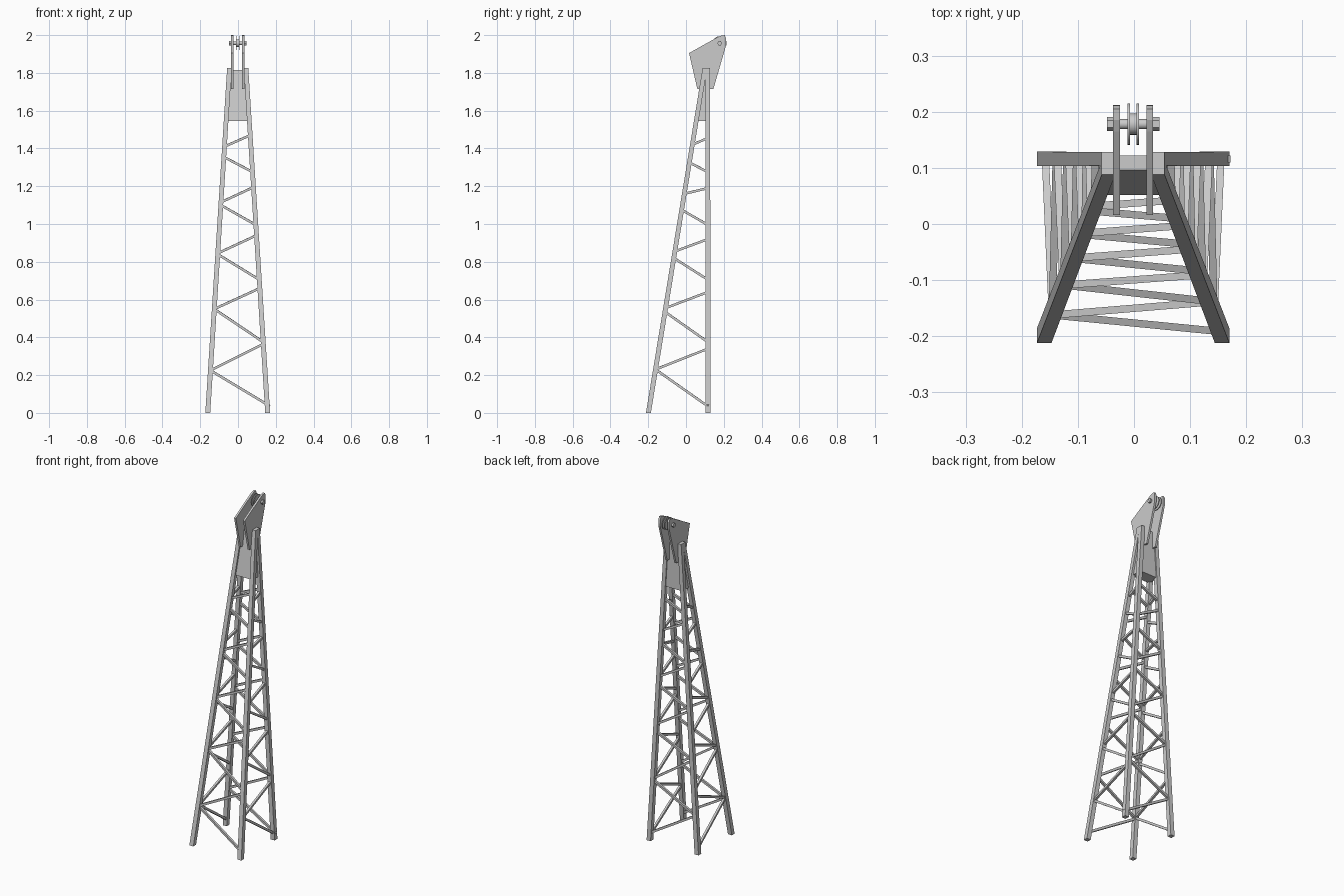
import bpy, bmesh, math
from mathutils import Vector, Matrix

if "Cube" in bpy.data.objects:
    bpy.data.objects.remove(bpy.data.objects["Cube"])

CX = -0.0015          # small sideways offset of the symmetric parts
TOP = 1.825           # height of the leg tops


def finish(name, bm):
    bmesh.ops.recalc_face_normals(bm, faces=bm.faces)
    me = bpy.data.meshes.new(name)
    bm.to_mesh(me)
    bm.free()
    ob = bpy.data.objects.new(name, me)
    bpy.context.collection.objects.link(ob)
    return ob


def loft(name, lower, upper):
    """Solid between two matching loops."""
    bm = bmesh.new()
    a = [bm.verts.new(p) for p in lower]
    b = [bm.verts.new(p) for p in upper]
    n = len(a)
    bm.faces.new(a[::-1])
    bm.faces.new(b)
    for i in range(n):
        j = (i + 1) % n
        bm.faces.new((a[i], a[j], b[j], b[i]))
    return finish(name, bm)


def square(c, h):
    return [(c.x + sx * h, c.y + sy * h, c.z)
            for sx, sy in ((-1, -1), (1, -1), (1, 1), (-1, 1))]


def leg_point(side, back, z):
    t = z / TOP
    x = CX + side * (0.1585 + (0.044 - 0.1585) * t)
    y = 0.116 if back else -0.199 + 0.299 * t
    return Vector((x, y, z))


def bar(name, p, q, w=0.013, extra=0.0):
    d = (q - p).normalized()
    q = q + d * extra
    bm = bmesh.new()
    rot = d.to_track_quat('Z', 'Y').to_matrix().to_4x4()
    m = Matrix.Translation((p + q) / 2) @ rot @ Matrix.Diagonal((w, w, (q - p).length, 1))
    bmesh.ops.create_cube(bm, size=1, matrix=m)
    return finish(name, bm)


def disc(name, x0, x1, r, n, y=0.178, z=1.957):
    ring = [(y + r * math.cos(2 * math.pi * i / n), z + r * math.sin(2 * math.pi * i / n))
            for i in range(n)]
    ob = loft(name, [(CX + x0, a, b) for a, b in ring], [(CX + x1, a, b) for a, b in ring])
    if n > 8:
        for p in ob.data.polygons:
            p.use_smooth = len(p.vertices) == 4
        ob.data.set_sharp_from_angle(angle=math.radians(40))
    return ob


# Four tapering legs
for back in (False, True):
    for side in (-1, 1):
        loft(f"{'back' if back else 'front'}_leg_{'left' if side < 0 else 'right'}",
             square(leg_point(side, back, 0), 0.013),
             square(leg_point(side, back, TOP), 0.012))

# Zigzag bracing on front and back: (left height, right height)
across = [(.225, .045), (.225, .365), (.55, .375), (.55, .66), (.84, .705),
          (.845, .94), (1.1, .995), (1.115, 1.195), (1.355, 1.275), (1.41, 1.47)]
for back in (False, True):
    for i, (zl, zr) in enumerate(across):
        bar(f"{'back' if back else 'front'}_brace_{i}",
            leg_point(-1, back, zl), leg_point(1, back, zr),
            extra=0.017 if back and i == 0 else 0)

# Zigzag bracing on the sides: (front leg height, back leg height)
along = [(.23, .035), (.23, .34), (.535, .375), (.555, .64), (.82, .705),
         (.855, .92), (1.075, .995), (1.16, 1.19), (1.325, 1.275), (1.42, 1.455)]
for side in (-1, 1):
    for i, (zf, zb) in enumerate(along):
        bar(f"side_brace_{'left' if side < 0 else 'right'}_{i}",
            leg_point(side, False, zf), leg_point(side, True, zb))


# Solid block joining the leg tops
def block_loop(z, y0, y1):
    w = leg_point(1, False, z).x - CX
    return [(CX - w, y0, z), (CX + w, y0, z), (CX + w, y1, z), (CX - w, y1, z)]


loft("head_block", block_loop(1.545, 0.052, 0.122), block_loop(1.815, 0.096, 0.122))

# Two head plates
profile = [(0.016, 1.905), (0.165, 1.988), (0.185, 1.997), (0.205, 2.0),
           (0.211, 1.985), (0.212, 1.945), (0.145, 1.715), (0.06, 1.715)]
for side in (-1, 1):
    loft(f"head_plate_{'left' if side < 0 else 'right'}",
         [(CX + side * 0.0235, y, z) for y, z in profile],
         [(CX + side * 0.0355, y, z) for y, z in profile])

# Pulley, axle and nuts
disc("axle", -0.045, 0.045, 0.009, 16)
disc("pulley_hub", -0.009, 0.009, 0.019, 24)
for side in (-1, 1):
    tag = 'left' if side < 0 else 'right'
    disc(f"pulley_flange_{tag}", side * 0.006, side * 0.010, 0.037, 32)
    disc(f"axle_nut_{tag}", side * 0.0355, side * 0.047, 0.0125, 6)
